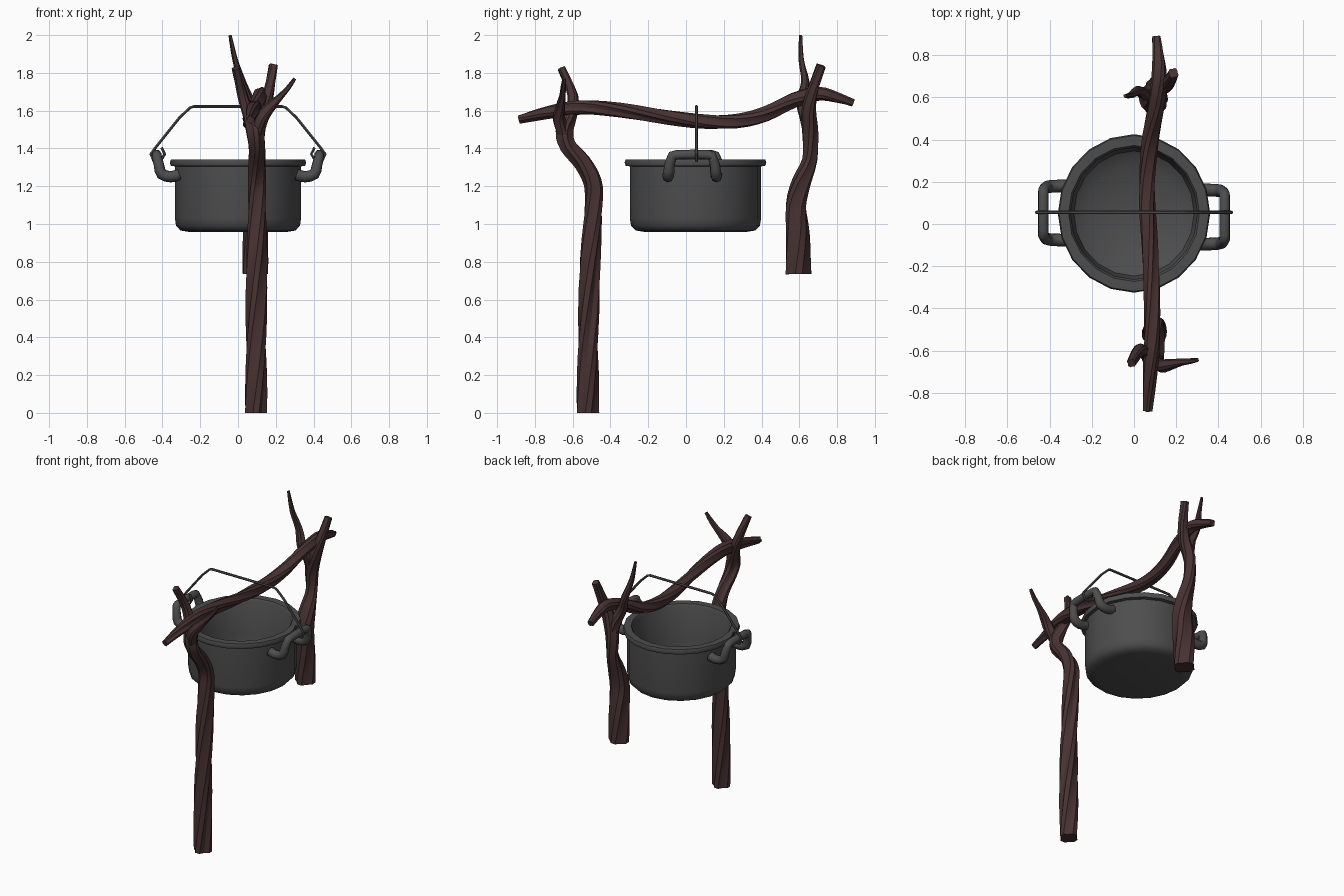
import bpy, bmesh, math, random
from mathutils import Vector

if "Cube" in bpy.data.objects:
    bpy.data.objects.remove(bpy.data.objects["Cube"])

random.seed(4)


def material(name, rgb):
    m = bpy.data.materials.new(name)
    m.diffuse_color = (*rgb, 1)
    m.use_nodes = True
    m.node_tree.nodes["Principled BSDF"].inputs["Base Color"].default_value = m.diffuse_color
    return m


WOOD = material("dark_wood", (0.065, 0.032, 0.032))
IRON = material("dark_iron", (0.075, 0.075, 0.075))


def finish(bm, name, mat, angle):
    bmesh.ops.recalc_face_normals(bm, faces=bm.faces)
    me = bpy.data.meshes.new(name)
    bm.to_mesh(me)
    bm.free()
    ob = bpy.data.objects.new(name, me)
    bpy.context.collection.objects.link(ob)
    me.materials.append(mat)
    bpy.ops.object.select_all(action='DESELECT')
    ob.select_set(True)
    bpy.context.view_layer.objects.active = ob
    bpy.ops.object.shade_smooth_by_angle(angle=math.radians(angle))
    return ob


def smooth_path(pts, steps):
    """Catmull-Rom through (x, y, z, radius) points."""
    v = [Vector(p) for p in pts]
    out = []
    for i in range(len(v) - 1):
        a, b, c, d = v[max(i - 1, 0)], v[i], v[i + 1], v[min(i + 2, len(v) - 1)]
        for k in range(steps):
            t = k / steps
            out.append(0.5 * (2 * b + (c - a) * t + (2 * a - 5 * b + 4 * c - d) * t ** 2
                              + (3 * b - a - 3 * c + d) * t ** 3))
    return out + [v[-1]]


def add_tube(bm, pts, sides=8, steps=3, ridge=0.0, twist=0.0):
    """Swept tube; ridge gives bark strands, twist turns them along the length."""
    path = smooth_path(pts, steps)
    pos = [p.to_3d() for p in path]
    strands = [1 + ridge * ((0.5 if i % 3 else -1.0) + random.uniform(-.35, .35))
               for i in range(sides)]
    normal, rings, dist = None, [], 0
    for i, p in enumerate(pos):
        tan = (pos[min(i + 1, len(pos) - 1)] - pos[max(i - 1, 0)]).normalized()
        if normal is None:
            normal = tan.orthogonal()
        else:
            dist += (p - pos[i - 1]).length
        normal = (normal - tan * normal.dot(tan)).normalized()
        side = tan.cross(normal)
        ring = []
        for s in range(sides):
            a = math.tau * s / sides + dist * twist
            r = path[i][3] * strands[s]
            ring.append(bm.verts.new(p + (normal * math.cos(a) + side * math.sin(a)) * r))
        rings.append(ring)
    for lo, hi in zip(rings, rings[1:]):
        for s in range(sides):
            t = (s + 1) % sides
            bm.faces.new((lo[s], lo[t], hi[t], hi[s]))
    bm.faces.new(rings[0])
    bm.faces.new(rings[-1])


def wood(name, *paths):
    bm = bmesh.new()
    for p in paths:
        add_tube(bm, p, sides=12, ridge=0.16, twist=2.2)
    finish(bm, name, WOOD, 28)


# Front forked post: trunk into thick branch, plus thin branch
wood("front_post",
     [(.095, -.517, 0, .056), (.095, -.517, .2, .055), (.095, -.517, .4, .054),
      (.098, -.508, .8, .052), (.1, -.49, 1.1, .048), (.1, -.495, 1.22, .046),
      (.1, -.55, 1.325, .043), (.1, -.625, 1.41, .042), (.09, -.645, 1.49, .044),
      (.06, -.612, 1.58, .033), (.025, -.60, 1.68, .028), (-.012, -.66, 1.825, .021)],
     [(.1, -.635, 1.45, .03), (.125, -.672, 1.555, .032), (.172, -.665, 1.62, .026),
      (.22, -.655, 1.67, .018), (.265, -.65, 1.72, .014), (.3, -.645, 1.77, .009)])

# Back forked post, with its lower end cut off higher
wood("back_post",
     [(.092, .597, .735, .064), (.092, .592, .95, .062), (.095, .582, 1.1, .058),
      (.1, .61, 1.22, .05), (.1, .655, 1.34, .038), (.1, .658, 1.48, .04),
      (.135, .65, 1.6, .036), (.163, .668, 1.7, .03), (.187, .715, 1.84, .024)],
     [(.1, .655, 1.46, .03), (.09, .64, 1.56, .035), (.055, .615, 1.65, .03),
      (.02, .632, 1.75, .022), (-.015, .61, 1.87, .015), (-.042, .607, 2.0, .008)])

# Crooked crossbar resting in the forks
wood("crossbar",
     [(.065, -.885, 1.552, .021), (.075, -.72, 1.592, .032), (.085, -.55, 1.617, .039),
      (.085, -.35, 1.603, .037), (.075, -.1, 1.565, .036), (.062, .1, 1.543, .038),
      (.065, .27, 1.545, .038), (.08, .42, 1.582, .038), (.108, .57, 1.655, .037),
      (.12, .7, 1.69, .035), (.115, .8, 1.67, .028), (.105, .885, 1.642, .021)])

# Pot: slightly oval lathe of outer wall, rim and rounded inside
CY, SIDES = 0.05, 20
profile = [(.26, .958), (.305, .966), (.328, .99), (.334, 1.03), (.334, 1.305),
           (.355, 1.308), (.361, 1.325), (.355, 1.342), (.31, 1.342), (.3, 1.325),
           (.3, 1.1), (.285, 1.03), (.22, .985)]
bm = bmesh.new()
rings = []
for r, z in profile:
    rings.append([bm.verts.new((r * math.cos(a), CY + 1.04 * r * math.sin(a), z))
                  for a in (math.tau * s / SIDES for s in range(SIDES))])
for lo, hi in zip(rings, rings[1:]):
    for s in range(SIDES):
        t = (s + 1) % SIDES
        bm.faces.new((lo[s], lo[t], hi[t], hi[s]))
bm.faces.new(rings[0])
bm.faces.new(rings[-1])
finish(bm, "pot", IRON, 40)

# Side handles: rounded loops bending out and up
half = [(.31, .128, 1.262, .03), (.355, .128, 1.25, .03), (.405, .125, 1.265, .03),
        (.418, .12, 1.31, .028), (.428, .108, 1.35, .026), (.43, .085, 1.366, .026)]
loop = half + [(x, -y, z, r) for x, y, z, r in reversed(half)]
for name, sx, cy in (("left_handle", -1, .052), ("right_handle", 1, .033)):
    bm = bmesh.new()
    add_tube(bm, [(sx * x, cy + y, z, r) for x, y, z, r in loop], sides=8, steps=2)
    finish(bm, name, IRON, 50)

# Wire bail with hooked ends around the handles
arm = [(.405, 1.405), (.388, 1.37), (.41, 1.333), (.447, 1.335), (.462, 1.37),
       (.44, 1.4), (.32, 1.55), (.31, 1.562), (.255, 1.615), (.235, 1.622)]
wire = [(-x, .055, z, .008) for x, z in arm] + [(x, .055, z, .008) for x, z in reversed(arm)]
bm = bmesh.new()
add_tube(bm, wire, sides=6, steps=1)
finish(bm, "bail", IRON, 40)
